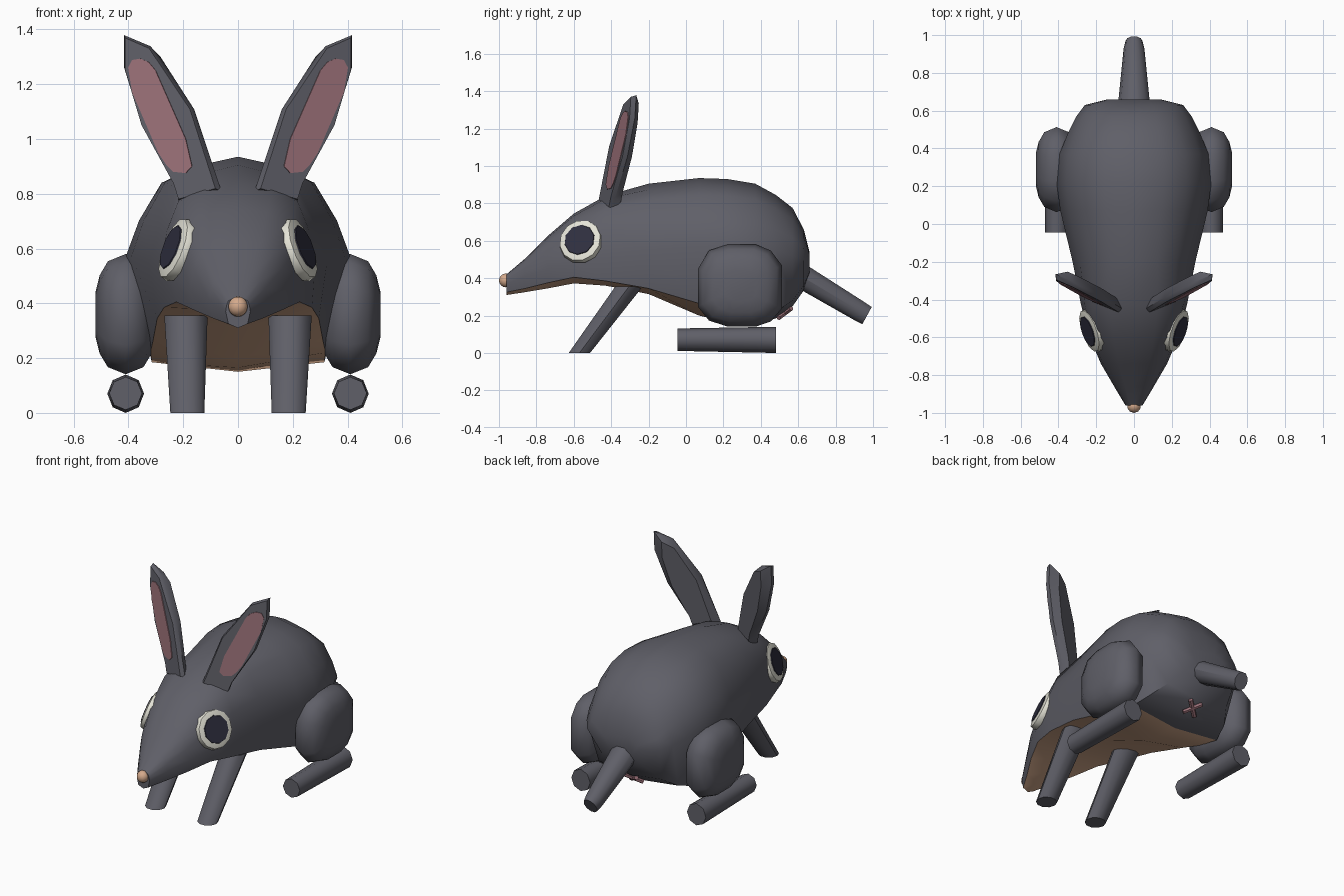
import bpy, bmesh, math
from mathutils import Vector

if "Cube" in bpy.data.objects:
    bpy.data.objects.remove(bpy.data.objects["Cube"])


def material(name, rgb):
    m = bpy.data.materials.new(name)
    m.diffuse_color = (*rgb, 1)
    m.use_nodes = True
    m.node_tree.nodes["Principled BSDF"].inputs["Base Color"].default_value = m.diffuse_color
    return m


GREY = material("grey_fur", (0.115, 0.115, 0.138))
TAN = material("tan_skin", (0.66, 0.40, 0.26))
PINK = material("pink_skin", (0.33, 0.165, 0.19))
WHITE = material("eye_white", (0.78, 0.77, 0.68))
DARK = material("dark_pupil", (0.028, 0.028, 0.05))


def loft(name, rings, mats, rule=None, angle=40):
    """Skin a list of equal-length point rings and cap both ends.
    rule(ring, side) gives the material index; caps use ring -1 and the last ring."""
    bm = bmesh.new()
    vs = [[bm.verts.new(p) for p in r] for r in rings]
    n = len(vs[0])
    for i in range(len(vs) - 1):
        for j in range(n):
            k = (j + 1) % n
            f = bm.faces.new((vs[i][j], vs[i][k], vs[i + 1][k], vs[i + 1][j]))
            f.material_index = rule(i, j) if rule else 0
    for i, ring in ((-1, vs[0][::-1]), (len(vs) - 1, vs[-1])):
        f = bm.faces.new(ring)
        f.material_index = rule(i, 0) if rule else 0
    bmesh.ops.recalc_face_normals(bm, faces=bm.faces)
    me = bpy.data.meshes.new(name)
    bm.to_mesh(me)
    bm.free()
    ob = bpy.data.objects.new(name, me)
    bpy.context.collection.objects.link(ob)
    for m in mats:
        me.materials.append(m)
    bpy.ops.object.select_all(action='DESELECT')
    ob.select_set(True)
    bpy.context.view_layer.objects.active = ob
    bpy.ops.object.shade_smooth_by_angle(angle=math.radians(angle))
    return ob


def mirrored(ob):
    """Mirror a part across x = 0."""
    mod = ob.modifiers.new("mirror", 'MIRROR')
    mod.use_axis = (True, False, False)
    mod.use_mirror_merge = False
    return ob


def circle(c, u, v, n, phase=0.0):
    """Ring of n points around c spanned by the radius vectors u and v."""
    c, u, v = Vector(c), Vector(u), Vector(v)
    return [c + u * math.cos(a) + v * math.sin(a)
            for a in (phase + 2 * math.pi * i / n for i in range(n))]


# Body: sections of (y, half width, top, widest height, belly half width, belly edge, belly centre)
SECTIONS = [
    (-.96, .045, .42, .37, .035, .325, .31),
    (-.86, .105, .505, .41, .09, .345, .325),
    (-.74, .175, .625, .45, .16, .375, .345),
    (-.60, .235, .745, .49, .225, .405, .372),
    (-.43, .28, .84, .52, .27, .385, .36),
    (-.20, .325, .905, .55, .295, .345, .315),
    (.07, .39, .935, .57, .31, .265, .20),
    (.22, .41, .93, .57, .32, .22, .165),
    (.37, .395, .905, .57, .315, .185, .15),
    (.48, .35, .845, .55, .28, .22, .185),
    (.57, .305, .775, .52, .22, .28, .25),
    (.63, .26, .66, .50, .15, .36, .335),
    (.66, .14, .54, .48, .08, .43, .42),
]
HEAD_ARC = [(.45, .05), (.78, .22), (.93, .55)]
BACK_ARC = [(.38, .09), (.68, .25), (.88, .63)]


def body_ring(y, w, zt, zm, we, ze, zb):
    arc = HEAD_ARC if y < -.3 else BACK_ARC
    half = [(w * a, zt - (zt - zm) * b) for a, b in arc] + [(w, zm), (we, ze)]
    return ([(0, y, zt)] + [(x, y, z) for x, z in half] + [(0, y, zb)]
            + [(-x, y, z) for x, z in reversed(half)])


loft("body", [body_ring(*s) for s in SECTIONS], [GREY, TAN],
     lambda i, j: int(j in (5, 6) and 0 <= i < 8))

# Nose
bpy.ops.mesh.primitive_uv_sphere_add(segments=10, ring_count=8, radius=.037, location=(0, -.963, .388))
nose = bpy.context.object
nose.name = "nose"
nose.data.materials.append(TAN)
bpy.ops.object.shade_smooth()

# Ears: outline in (x, z) laid on a slanted plane, thickened backwards
EAR = [(.07, .81), (.17, 1.11), (.33, 1.34), (.425, 1.38), (.425, 1.26), (.36, 1.05), (.235, .83), (.215, .77)]
INNER = [(.167, .90), (.19, 1.0), (.30, 1.25), (.325, 1.28), (.355, 1.293), (.385, 1.288),
         (.40, 1.26), (.385, 1.17), (.29, .95), (.26, .905), (.235, .88), (.19, .875)]
BACKWARD = Vector((-.39, .92, -.055))


def ear_ring(outline, depth, scale):
    cx, cz = .25, 1.07
    ring = []
    for x, z in outline:
        x, z = cx + (x - cx) * scale, cz + (z - cz) * (scale + 1) / 2
        ring.append(Vector((x, -.425 + .42 * (x - .17) + .06 * (z - .9), z)) + BACKWARD * depth)
    return ring


mirrored(loft("ear", [ear_ring(EAR, 0, .93), ear_ring(EAR, .025, 1), ear_ring(EAR, .065, .72)], [GREY], angle=35))
mirrored(loft("inner_ear", [ear_ring(INNER, -.004, 1), ear_ring(INNER, .003, 1)], [PINK]))

# Eyes: bevelled white disc with a dark pupil set in its face
out = Vector((1, -.35, .38)).normalized()
side = Vector((0, 0, 1)).cross(out).normalized()
up = out.cross(side)
centre = Vector((.232, -.565, .60))


def eye_ring(r, depth, n=12):
    return circle(centre + out * depth, side * r, up * r, n, math.pi / n)


mirrored(loft("eye", [eye_ring(.10, -.07), eye_ring(.122, -.02), eye_ring(.115, .006), eye_ring(.087, .014)], [WHITE]))
mirrored(loft("pupil", [eye_ring(.086, .012, 10), eye_ring(.083, .018, 10)], [DARK]))

# Front legs: slanted tapered columns with level ends
mirrored(loft("front_leg", [circle((.185, -.57, 0), (.062, 0, 0), (0, .06, 0), 10),
                            circle((.19, -.305, .355), (.079, 0, 0), (0, .077, 0), 10)], [GREY]))

# Thighs: rounded, flattened pads
THIGH = [(-.225, .09), (-.165, .19), (-.065, .222), (.085, .222), (.165, .19), (.225, .11),
         (.225, -.12), (.165, -.19), (.085, -.217), (-.065, -.217), (-.165, -.185), (-.225, -.11)]
LAYERS = [(.30, .35), (.315, .65), (.345, .88), (.41, 1), (.475, .88), (.505, .65), (.52, .38)]
mirrored(loft("thigh", [[(x, .288 + a * s, .358 + b * s) for a, b in THIGH] for x, s in LAYERS], [GREY], angle=50))

# Hind feet: eight-sided rods along the ground
mirrored(loft("hind_foot", [circle((.41, -.045, .071), (.06, 0, 0), (0, 0, .06), 8),
                            circle((.41, .48, .07), (.067, 0, 0), (0, 0, .07), 8)], [GREY], angle=50))

# Tail: tapered rod sloping down and back
axis = Vector((0, .385, -.21)).normalized()
tail_up = Vector((1, 0, 0)).cross(axis)
loft("tail", [circle((0, .56, .445), (.092, 0, 0), tail_up * .07, 10),
              circle((0, .93, .222), (.055, 0, 0), tail_up * .058, 10),
              circle((0, .968, .20), (.045, 0, 0), tail_up * .055, 10)], [GREY])

# Small pink cross under the tail
normal = Vector((0, .6, -.8))
slope = Vector((0, .8, .6))
spot = Vector((0, .525, .218)) + normal * .006
for n, turn in enumerate((45, 135)):
    a = math.radians(turn)
    d = Vector((1, 0, 0)) * math.cos(a) + slope * math.sin(a)
    w = normal.cross(d)
    loft("pink_cross_bar_%d" % (n + 1),
         [circle(spot + d * t, w * .014, normal * .014, 6) for t in (-.06, .06)], [PINK])
